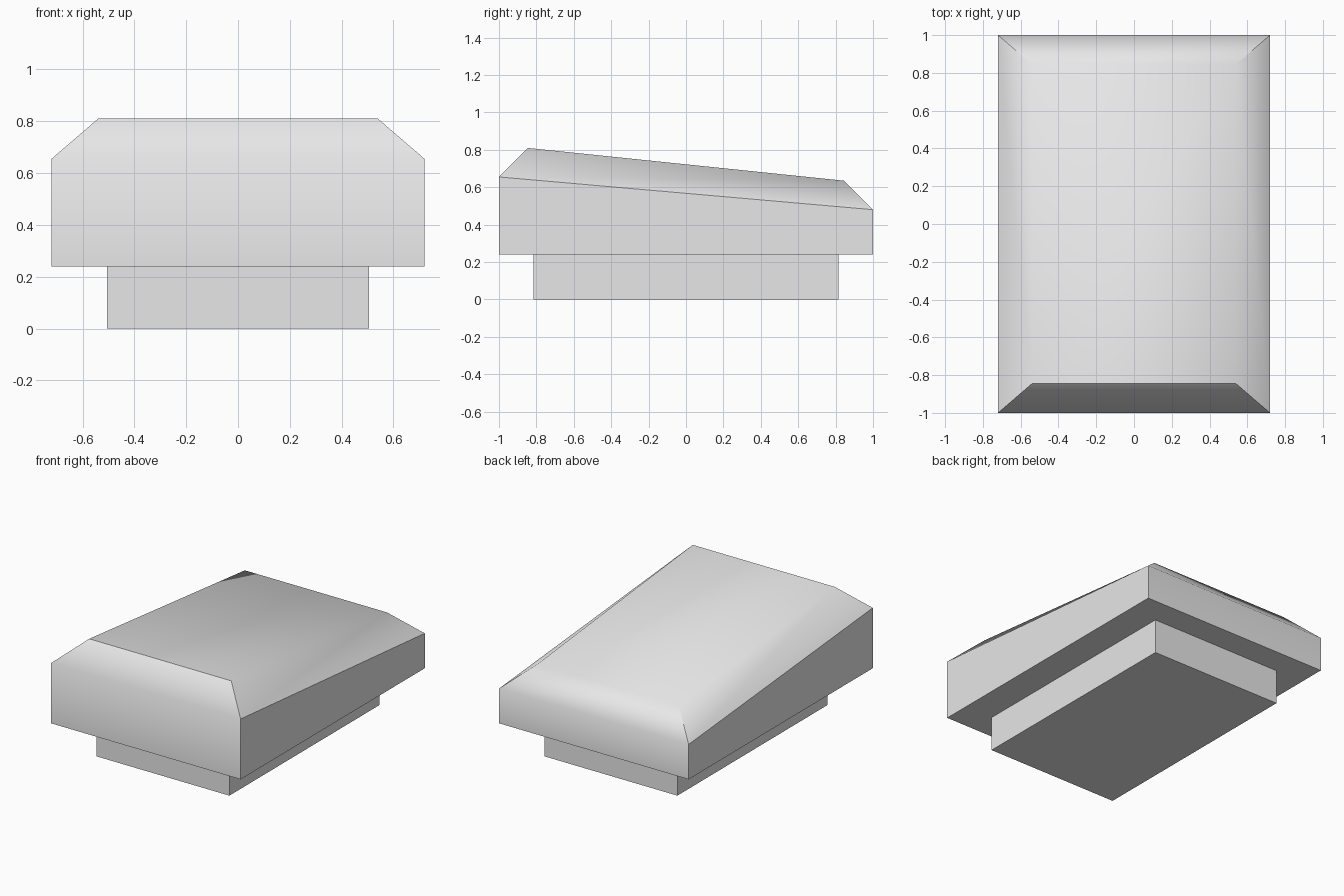
import bpy
import bmesh
import math

cube = bpy.data.objects.get("Cube")
if cube:
    bpy.data.objects.remove(cube, do_unlink=True)

grey = bpy.data.materials.new("light_grey")
grey.use_nodes = True
colour = (0.8, 0.8, 0.8, 1)
grey.diffuse_color = colour
grey.node_tree.nodes["Principled BSDF"].inputs["Base Color"].default_value = colour


def ring(bm, half_x, half_y, front_z, back_z):
    """Rectangular loop whose height can slope from front to back."""
    return [bm.verts.new((sx * half_x, sy * half_y, front_z if sy < 0 else back_z))
            for sx, sy in ((-1, -1), (1, -1), (1, 1), (-1, 1))]


def stacked_block(name, levels, smooth_angle=None):
    """Closed solid skinned through a stack of rectangular loops."""
    bm = bmesh.new()
    rings = [ring(bm, *level) for level in levels]
    for low, high in zip(rings, rings[1:]):
        for i in range(4):
            j = (i + 1) % 4
            bm.faces.new((low[i], low[j], high[j], high[i]))
    bm.faces.new(rings[0][::-1])
    bm.faces.new(rings[-1])
    bmesh.ops.recalc_face_normals(bm, faces=bm.faces)
    mesh = bpy.data.meshes.new(name)
    bm.to_mesh(mesh)
    bm.free()
    mesh.materials.append(grey)
    obj = bpy.data.objects.new(name, mesh)
    bpy.context.collection.objects.link(obj)
    if smooth_angle:
        bpy.ops.object.select_all(action='DESELECT')
        obj.select_set(True)
        bpy.context.view_layer.objects.active = obj
        bpy.ops.object.shade_smooth_by_angle(angle=math.radians(smooth_angle))
    return obj


# Sloping cap with chamfered upper edges
stacked_block("cap", [
    (0.72, 1.0, 0.24, 0.24),
    (0.72, 1.0, 0.655, 0.48),
    (0.54, 0.845, 0.81, 0.635),
], smooth_angle=47)

# Recessed foot below the cap
stacked_block("base", [
    (0.505, 0.815, 0.0, 0.0),
    (0.505, 0.815, 0.24, 0.24),
])
